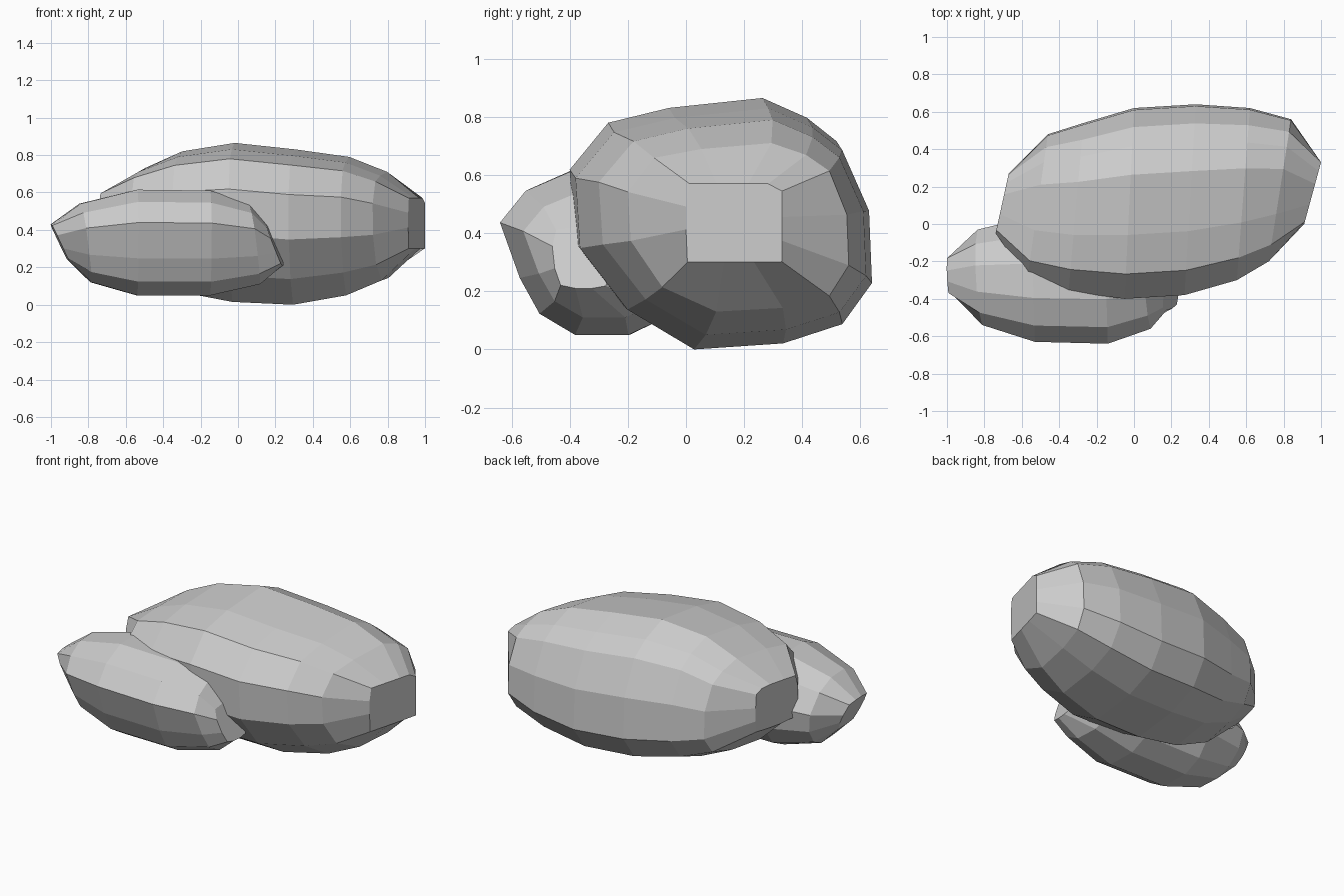
import bpy, bmesh
from mathutils import Vector

if "Cube" in bpy.data.objects:
    bpy.data.objects.remove(bpy.data.objects["Cube"])


def rock(name, section, stations):
    """Loft a rounded section (u across depth, v up) through slanted stations.
    Station: front x, front y, back x, back y, bottom z, top z,
    squareness (blunt ends), lean (x shift toward the top)."""
    bm = bmesh.new()
    rings = []
    for fx, fy, bx, by, z0, z1, square, lean in stations:
        ring = []
        for u, v in section:
            k = 1 + square * (1 / max(abs(u), abs(v)) - 1)
            u, v = u * k, v * k
            p = Vector((fx, fy)).lerp(Vector((bx, by)), (u + 1) / 2)
            ring.append(bm.verts.new((p.x + lean * v, p.y,
                                      z0 + (z1 - z0) * (v + 1) / 2)))
        rings.append(ring)
    n = len(section)
    for a, b in zip(rings, rings[1:]):
        for i in range(n):
            j = (i + 1) % n
            bm.faces.new((a[i], a[j], b[j], b[i]))
    bm.faces.new(rings[0])
    bm.faces.new(rings[-1])
    bmesh.ops.recalc_face_normals(bm, faces=bm.faces[:])
    mesh = bpy.data.meshes.new(name)
    bm.to_mesh(mesh)
    bm.free()
    obj = bpy.data.objects.new(name, mesh)
    bpy.context.collection.objects.link(obj)
    return obj


# Large boulder, leaning forward at the upper front
rock("large_rock",
     [(-1, .42), (-.74, .8), (-.33, .92), (.3, 1), (.6, .84), (.8, .65),
      (.98, .15), (1, -.45), (.8, -.79), (.4, -.95), (-.2, -1),
      (-.65, -.67), (-.97, -.16)],
     [(-.74, -.05, -.67, .27, .33, .60, .8, 0),
      (-.57, -.29, -.46, .48, .16, .73, .1, 0),
      (-.35, -.36, -.27, .54, .07, .82, 0, 0),
      (-.05, -.40, .00, .62, .015, .865, 0, 0),
      (.27, -.38, .33, .64, .00, .83, 0, 0),
      (.55, -.30, .62, .62, .05, .79, 0, 0),
      (.72, -.20, .84, .56, .13, .71, .12, 0),
      (.91, .00, 1.0, .33, .30, .57, 1, 0)])

# Small rock resting against the front left
rock("small_rock",
     [(-1, .38), (-.74, .77), (-.3, 1), (.25, 1), (.7, .75), (1, .2),
      (.93, -.35), (.65, -.8), (.3, -1), (-.24, -1), (-.6, -.74),
      (-.8, -.3)],
     [(-.95, -.38, -.96, -.17, .24, .43, .7, -.045),
      (-.80, -.54, -.83, -.03, .12, .54, 0, -.03),
      (-.53, -.63, -.55, .04, .05, .615, 0, 0),
      (-.14, -.64, -.16, .04, .05, .61, 0, 0),
      (.10, -.56, .07, -.02, .11, .54, 0, -.03),
      (.19, -.46, .21, -.25, .21, .42, .6, -.04)])
